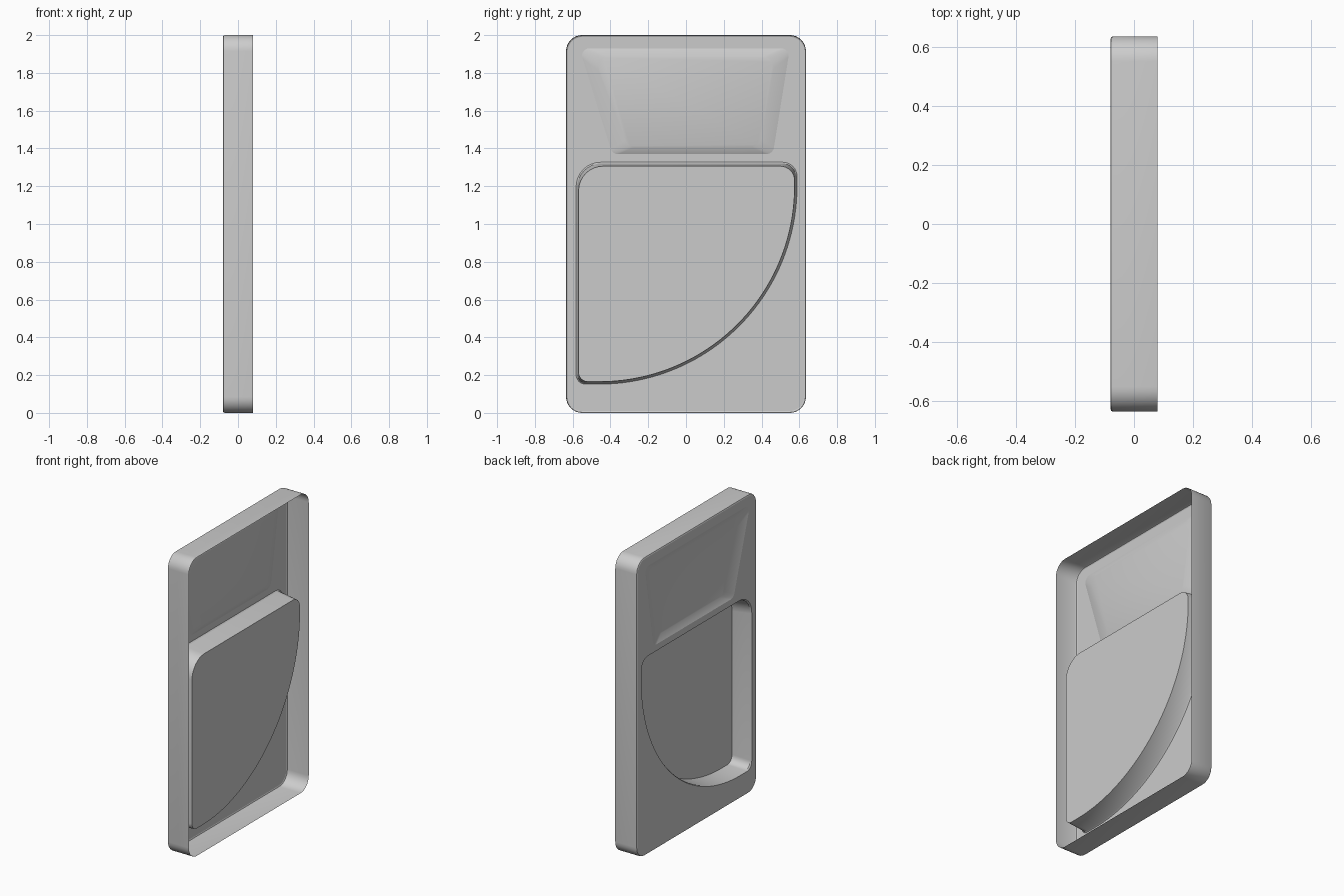
import bpy, bmesh, math
from mathutils import Vector

if "Cube" in bpy.data.objects:
    bpy.data.objects.remove(bpy.data.objects["Cube"])

grey = bpy.data.materials.new("light_grey")
grey.diffuse_color = (0.6, 0.6, 0.6, 1)
grey.use_nodes = True
grey.node_tree.nodes["Principled BSDF"].inputs["Base Color"].default_value = grey.diffuse_color


def rounded(corners, seg=8):
    """Counter-clockwise (y, z) outline; each corner is (y, z, radius)."""
    out, n = [], len(corners)
    for i, (y, z, r) in enumerate(corners):
        p = Vector((y, z))
        if r == 0:
            out.append(p)
            continue
        a = (Vector(corners[i - 1][:2]) - p).normalized()
        b = (Vector(corners[(i + 1) % n][:2]) - p).normalized()
        half = a.angle(b) / 2
        centre = p + (a + b).normalized() * (r / math.sin(half))
        s = p + a * (r / math.tan(half)) - centre
        e = p + b * (r / math.tan(half)) - centre
        a0 = math.atan2(s.y, s.x)
        da = (math.atan2(e.y, e.x) - a0 + math.pi) % (2 * math.pi) - math.pi
        for k in range(seg + 1):
            t = a0 + da * k / seg
            out.append(centre + Vector((math.cos(t), math.sin(t))) * r)
    return out


def finish(bm, name):
    mesh = bpy.data.meshes.new(name)
    bm.to_mesh(mesh)
    bm.free()
    mesh.materials.append(grey)
    ob = bpy.data.objects.new(name, mesh)
    bpy.context.collection.objects.link(ob)
    bpy.ops.object.select_all(action='DESELECT')
    ob.select_set(True)
    bpy.context.view_layer.objects.active = ob
    bpy.ops.object.shade_smooth_by_angle(angle=math.radians(30))


def ring(bm, outline, x):
    return [bm.verts.new((x, p.x, p.y)) for p in outline]


def loft(name, layers, inward=False, cap=False):
    """Walls through (outline, x) layers, with an optional floor on the last."""
    bm = bmesh.new()
    rings = [ring(bm, o, x) for o, x in layers]
    for a, b in zip(rings, rings[1:]):
        for i in range(len(a)):
            j = (i + 1) % len(a)
            bm.faces.new((a[i], a[j], b[j], b[i]))
    if cap:
        bm.faces.new(rings[-1])
    if inward:
        bmesh.ops.reverse_faces(bm, faces=bm.faces[:])
    finish(bm, name)


def plate(d):
    w, lo, hi, r = 0.635 - d, d, 2 - d, 0.085 - d
    return rounded([(-w, lo, r), (w, lo, r), (w, hi, r), (-w, hi, r)])


def pocket(d, top):
    # quarter-round outline: big arc from the right side down to the bottom left
    cy, cz, R = -0.46, 1.2, 1.048 - d
    arc = [(cy + R * math.cos(t), cz + R * math.sin(t), 0)
           for t in (-math.pi / 2 * (1 - k / 40) for k in range(41))]
    left = -0.582 + d
    return rounded([(left, cz - R, 0.05)] + arc +
                   [(cy + R, 1.327 - top, 0.075), (left, 1.327 - top, 0.13)])


FRONT, BACK = -0.08, 0.08
window_outer = rounded([(-0.39, 1.37, 0.04), (0.46, 1.37, 0.04),
                        (0.55, 1.93, 0.04), (-0.565, 1.93, 0.04)])
window_inner = rounded([(-0.31, 1.408, 0.055), (0.39, 1.408, 0.055),
                        (0.474, 1.886, 0.055), (-0.49, 1.886, 0.055)])

# front panel with two openings
bm = bmesh.new()
edges = []
for outline in (plate(0.01), pocket(0, 0), window_outer):
    vs = ring(bm, outline, FRONT)
    edges += [bm.edges.new((vs[i - 1], vs[i])) for i in range(len(vs))]
bmesh.ops.triangle_fill(bm, use_beauty=True, use_dissolve=False, edges=edges)
for f in bm.faces:
    f.normal_update()
    if f.normal.x > 0:
        f.normal_flip()
finish(bm, "front_panel")

# outer side wall with a softened front edge, open at the back
loft("side_wall", [(plate(0.01), FRONT), (plate(0.003), FRONT + 0.003),
                   (plate(0), FRONT + 0.01), (plate(0), BACK)])

# deep quarter-round pocket
loft("deep_pocket", [(pocket(0, 0), FRONT), (pocket(0.005, 0.006), FRONT + 0.008),
                     (pocket(0.013, 0.021), 0.057)], inward=True, cap=True)

# shallow sloped window recess
loft("window_recess", [(window_outer, FRONT), (window_inner, -0.058)],
     inward=True, cap=True)
